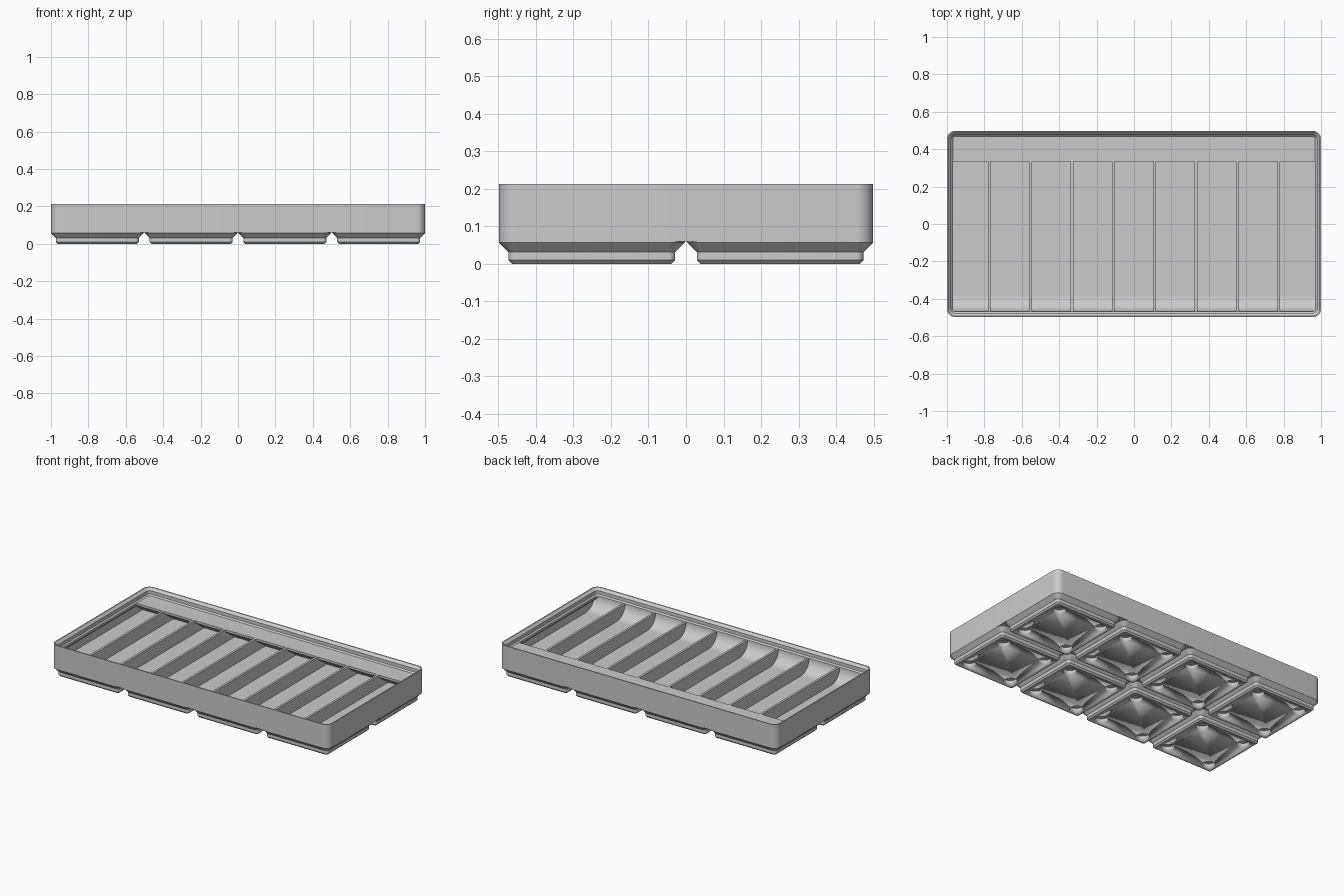
import bpy, bmesh, math
from mathutils import Vector

if "Cube" in bpy.data.objects:
    bpy.data.objects.remove(bpy.data.objects["Cube"], do_unlink=True)

S = 2 / 167.5              # millimetres to scene units
HX, HY = 83.75, 41.75      # outer half sizes in mm
PITCH, WALL, FLOOR, DECK, TOP = 42, 0.95, 7, 14, 17.8

grey = bpy.data.materials.new("grey plastic")
grey.use_nodes = True
COLOR = (0.6, 0.6, 0.6, 1)
grey.diffuse_color = COLOR
grey.node_tree.nodes["Principled BSDF"].inputs["Base Color"].default_value = COLOR


def finish(bm, name, loc=(0, 0, 0), smooth=True):
    bmesh.ops.recalc_face_normals(bm, faces=bm.faces)
    bmesh.ops.scale(bm, vec=(S, S, S), verts=bm.verts)
    mesh = bpy.data.meshes.new(name)
    bm.to_mesh(mesh)
    bm.free()
    mesh.materials.append(grey)
    obj = bpy.data.objects.new(name, mesh)
    obj.location = Vector(loc) * S
    bpy.context.collection.objects.link(obj)
    if smooth:
        bpy.ops.object.select_all(action='DESELECT')
        obj.select_set(True)
        bpy.context.view_layer.objects.active = obj
        bpy.ops.object.shade_smooth_by_angle(angle=math.radians(30))
    return obj


def rounded_ring(bm, hx, hy, r, z, seg=8):
    verts = []
    for k, (sx, sy) in enumerate([(1, 1), (-1, 1), (-1, -1), (1, -1)]):
        for i in range(seg + 1):
            a = math.pi / 2 * (k + i / seg)
            verts.append(bm.verts.new((sx * (hx - r) + r * math.cos(a),
                                       sy * (hy - r) + r * math.sin(a), z)))
    return verts


def loft(name, hx, hy, profile, loc=(0, 0, 0)):
    """Stack rounded rectangles given as (inset, corner radius, z), capped at both ends."""
    bm = bmesh.new()
    rings = [rounded_ring(bm, hx - d, hy - d, r, z) for d, r, z in profile]
    for a, b in zip(rings, rings[1:]):
        for i in range(len(a)):
            j = (i + 1) % len(a)
            bm.faces.new((a[i], a[j], b[j], b[i]))
    bm.faces.new(rings[0])
    bm.faces.new(rings[-1])
    return finish(bm, name, loc)


def extrude_x(name, points, x0, x1, smooth=True):
    """Extrude a (y, z) outline along x."""
    bm = bmesh.new()
    face = bm.faces.new([bm.verts.new((x0, y, z)) for y, z in points])
    new = bmesh.ops.extrude_face_region(bm, geom=[face])["geom"]
    bmesh.ops.translate(bm, vec=(x1 - x0, 0, 0),
                        verts=[v for v in new if isinstance(v, bmesh.types.BMVert)])
    return finish(bm, name, smooth=smooth)


# Tray shell: outer wall, stacking lip, inner wall and floor in one loft
loft("tray_shell", HX, HY, [
    (0, 3.75, 5), (0, 3.75, TOP), (0.6, 3.15, TOP), (1.9, 1.85, 16.5),
    (1.9, 1.85, 14.7), (2.6, 1.15, DECK), (2.6, 1.15, 12.8),
    (WALL, 2.8, 11.15), (WALL, 2.8, FLOOR)])

# Stepped feet with four round pockets each, repeated over the grid
first = (-1.5 * PITCH, -0.5 * PITCH, 0)
foot = loft("grid_feet", 20.75, 20.75, [
    (2.95, 0.8, 0), (2.15, 1.6, 0.8), (2.15, 1.6, 2.6),
    (0, 3.75, 4.75), (0, 3.75, 5.1)], first)
bm = bmesh.new()
for sx in (-1, 1):
    for sy in (-1, 1):
        made = bmesh.ops.create_cone(bm, cap_ends=True, segments=32,
                                     radius1=3.25, radius2=3.25, depth=4.8)
        bmesh.ops.translate(bm, vec=(13 * sx, 13 * sy, 0), verts=made["verts"])
cutter = finish(bm, "pocket_cutter", first)
cutter.hide_render = True
cutter.hide_set(True)
cut = foot.modifiers.new("pockets", 'BOOLEAN')
cut.object, cut.operation, cut.solver = cutter, 'DIFFERENCE', 'EXACT'
for axis, count in ((0, 4), (1, 2)):
    arr = foot.modifiers.new("grid", 'ARRAY')
    arr.count = count
    arr.use_relative_offset = False
    arr.use_constant_offset = True
    offset = [0, 0, 0]
    offset[axis] = PITCH * S
    arr.constant_offset_displace = offset

# Curved scoop along the front
R = DECK - FLOOR
edge = -HY + 2.6
arc = [(edge + R - R * math.sin(a), FLOOR + R - R * math.cos(a))
       for a in (math.pi / 2 * i / 16 for i in range(17))]
inner = HX - WALL
extrude_x("front_scoop", arc + [(-HY + 1.5, DECK), (-HY + 1.5, FLOOR)], -inner, inner)

# Label shelf along the back, sloping underneath
tip, back = 28.06, HY - 1.5
extrude_x("label_shelf", [(tip, DECK), (back, DECK), (back, FLOOR),
                          (tip + 8, FLOOR), (tip, 12.8)], -inner, inner, False)

# Dividers, making nine equal compartments
THICK, CELLS = 1.2, 9
step = (2 * inner + THICK) / CELLS
for i in range(1, CELLS):
    x = -inner - THICK / 2 + i * step
    extrude_x(f"divider_{i}", [(edge, FLOOR), (edge, DECK), (tip + 0.2, DECK),
                               (tip + 0.2, 13.4), (back, 13.4), (back, FLOOR)],
              x - THICK / 2, x + THICK / 2, False)
